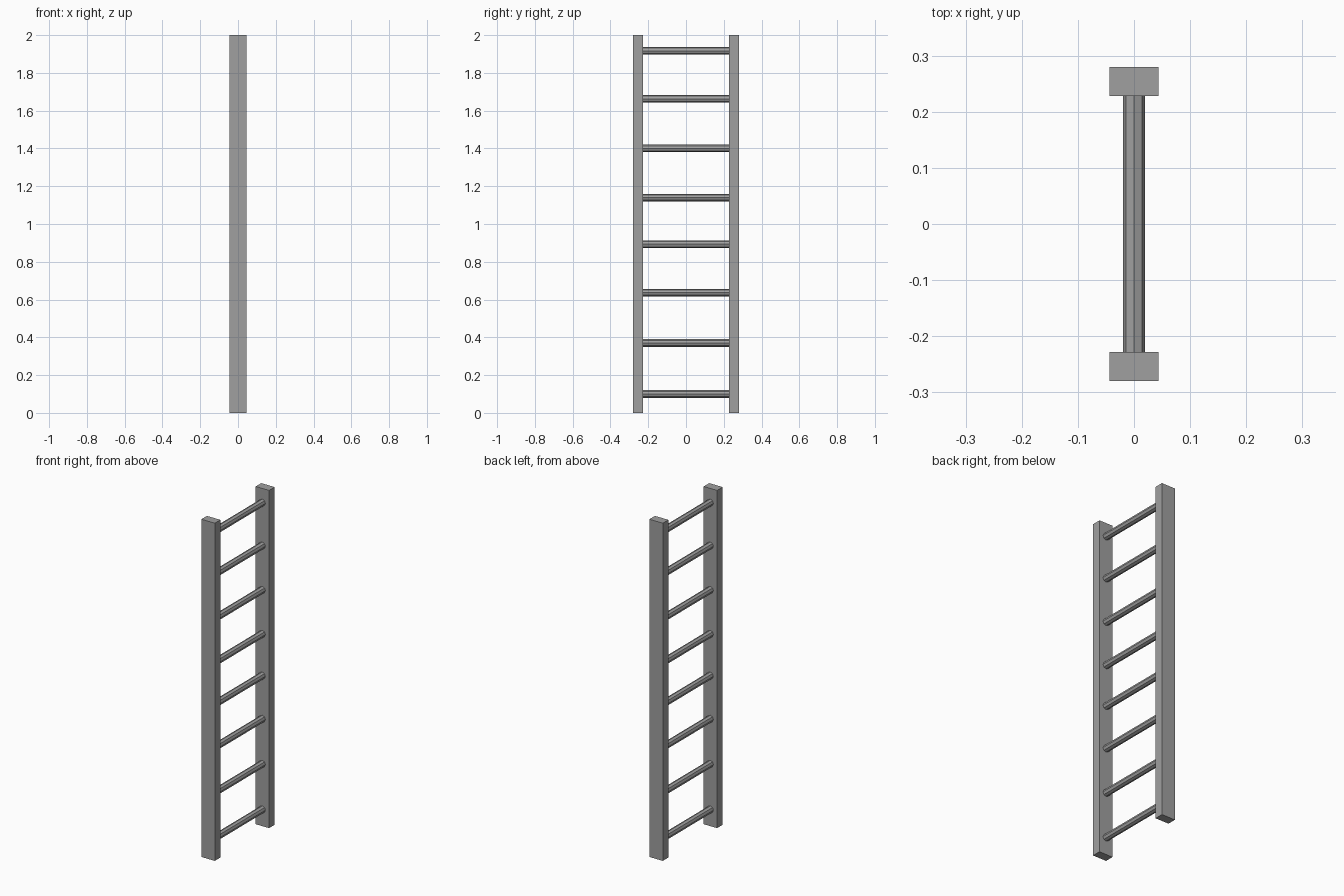
import bpy
import math

default = bpy.data.objects.get("Cube")
if default:
    bpy.data.objects.remove(default, do_unlink=True)

HEIGHT, DEPTH, RAIL_W, HALF_SPAN = 2.0, 0.088, 0.052, 0.28
RUNG_HEIGHTS = [0.10, 0.37, 0.637, 0.893, 1.14, 1.40, 1.663, 1.917]

# Single grey finish
grey = bpy.data.materials.new("plain_grey")
grey.use_nodes = True
colour = (0.35, 0.35, 0.35, 1)
grey.diffuse_color = colour
grey.node_tree.nodes["Principled BSDF"].inputs["Base Color"].default_value = colour


def finish(name):
    obj = bpy.context.object
    obj.name = name
    obj.data.materials.append(grey)
    return obj


# Upright rails
for side, name in ((-1, "front_rail"), (1, "back_rail")):
    y = side * (HALF_SPAN - RAIL_W / 2)
    bpy.ops.mesh.primitive_cube_add(size=1, location=(0, y, HEIGHT / 2))
    rail = finish(name)
    rail.scale = (DEPTH, RAIL_W, HEIGHT)

# Octagonal rungs, ending just inside the rails
for i, z in enumerate(RUNG_HEIGHTS, 1):
    bpy.ops.mesh.primitive_cylinder_add(
        vertices=8, radius=0.02, depth=2 * (HALF_SPAN - RAIL_W) + 0.004,
        location=(0, 0, z), rotation=(math.pi / 2, 0, 0))
    finish(f"rung_{i}")
